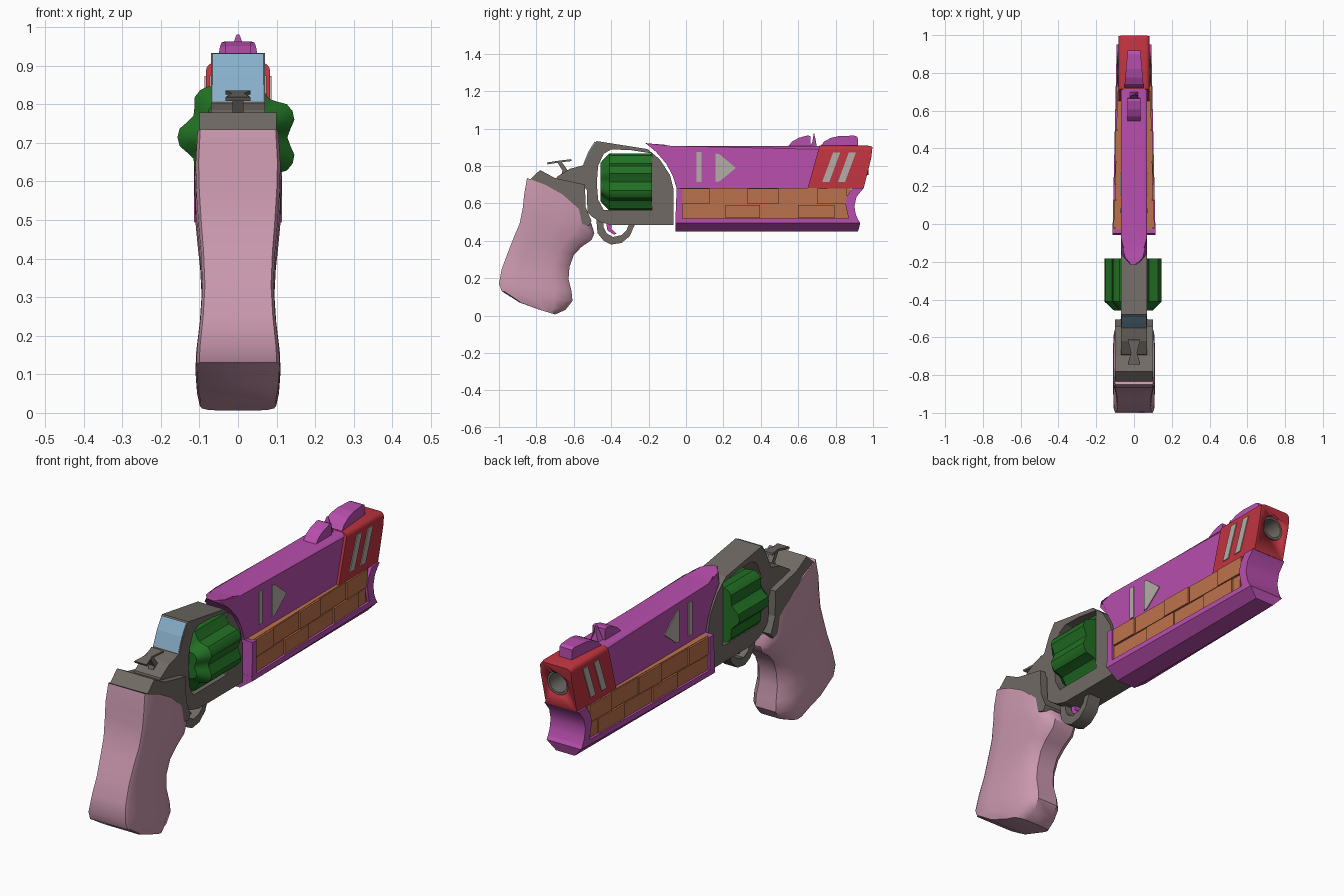
import bpy, bmesh, math

if "Cube" in bpy.data.objects:
    bpy.data.objects.remove(bpy.data.objects["Cube"])


def material(name, r, g, b):
    m = bpy.data.materials.new(name)
    lin = [((c / 255 + 0.055) / 1.055) ** 2.4 for c in (r, g, b)]
    m.diffuse_color = (*lin, 1)
    m.use_nodes = True
    m.node_tree.nodes["Principled BSDF"].inputs["Base Color"].default_value = m.diffuse_color
    return m


PINK = material("dusty pink", 202, 152, 174)
PURPLE = material("purple", 184, 78, 174)
RED = material("red", 192, 52, 64)
GREEN = material("green", 34, 112, 36)
ORANGE = material("orange brown", 188, 114, 76)
GREY = material("gunmetal grey", 112, 106, 100)
LIGHT = material("light grey", 180, 174, 167)
BLUE = material("pale blue", 135, 175, 202)


def finish(name, bm, mat, smooth=False):
    bmesh.ops.recalc_face_normals(bm, faces=bm.faces)
    me = bpy.data.meshes.new(name)
    bm.to_mesh(me)
    bm.free()
    me.materials.append(mat)
    ob = bpy.data.objects.new(name, me)
    bpy.context.collection.objects.link(ob)
    bpy.ops.object.select_all(action='DESELECT')
    ob.select_set(True)
    bpy.context.view_layer.objects.active = ob
    if smooth:
        bpy.ops.object.shade_smooth_by_angle(angle=math.radians(35))
    return ob


def loft(name, rings, mat, smooth=True):
    """Skin a list of closed rings and cap both ends."""
    bm = bmesh.new()
    vs = [[bm.verts.new(p) for p in ring] for ring in rings]
    n = len(vs[0])
    for a, b in zip(vs, vs[1:]):
        for i in range(n):
            j = (i + 1) % n
            bm.faces.new((a[i], a[j], b[j], b[i]))
    bm.faces.new(vs[0])
    bm.faces.new(vs[-1])
    return finish(name, bm, mat, smooth)


def prism(name, outline, hw, mat, round_top=0, smooth=False):
    """Side outline (y, z) widened to +-hw, where hw may depend on (y, z)."""
    f = hw if callable(hw) else (lambda y, z: hw)
    bm = bmesh.new()
    l, r = [[bm.verts.new((s * f(y, z), y, z)) for y, z in outline] for s in (-1, 1)]
    n = len(outline)
    bm.faces.new(l)
    bm.faces.new(r)
    for i in range(n):
        j = (i + 1) % n
        bm.faces.new((l[i], l[j], r[j], r[i]))
    if round_top:
        top = [e for e in bm.edges if all(v.co.z > 0.9 for v in e.verts)
               and e.verts[0].co.x * e.verts[1].co.x > 0]
        bmesh.ops.bevel(bm, geom=top, offset=round_top, segments=4, profile=0.5, affect='EDGES')
    return finish(name, bm, mat, smooth)


def side_plates(name, outline, x, mat, thick=0.004):
    """Thin raised marking on both sides of a flat wall."""
    bm = bmesh.new()
    for s in (-1, 1):
        a, b = [[bm.verts.new((s * xx, y, z)) for y, z in outline] for xx in (x - thick, x + thick)]
        bm.faces.new(a)
        bm.faces.new(b)
        for i in range(len(a)):
            j = (i + 1) % len(a)
            bm.faces.new((a[i], a[j], b[j], b[i]))
    return finish(name, bm, mat)


def cut(ob, cutter):
    mod = ob.modifiers.new("cut", 'BOOLEAN')
    mod.operation, mod.solver, mod.object = 'DIFFERENCE', 'EXACT', cutter
    bpy.context.view_layer.objects.active = ob
    bpy.ops.object.modifier_apply(modifier=mod.name)
    bpy.data.objects.remove(cutter)


def circle(y, r, z, n=32):
    return [(r * math.cos(2 * math.pi * i / n), y, z + r * math.sin(2 * math.pi * i / n)) for i in range(n)]


# Grip: rear point, front point, half width, bulge of the upper edge
rows = [(-.85, .735, -.505, .49, .105, .035), (-.865, .65, -.49, .44, .110, .02),
        (-.872, .58, -.505, .404, .108, 0), (-.89, .49, -.56, .366, .102, 0),
        (-.92, .42, -.60, .323, .096, 0), (-.955, .33, -.623, .26, .092, 0),
        (-.985, .25, -.628, .195, .097, 0), (-1, .17, -.612, .13, .106, 0),
        (-.985, .13, -.607, .078, .108, 0), (-.89, .07, -.645, .03, .104, 0),
        (-.78, .03, -.70, .006, .097, 0)]
half = [(0, .93), (.04, 1), (.25, 1.02), (.5, 1.02), (.75, .97), (.92, .8), (1, .5)]
section = half + [(u, -w) for u, w in reversed(half)]
rings = []
for y0, z0, y1, z1, w, b in rows:
    rings.append([(x * w, y0 + (y1 - y0) * u + b * .5 * math.sin(math.pi * u),
                   z0 + (z1 - z0) * u + b * math.sin(math.pi * u)) for u, x in section])
loft("grip", rings, PINK)

# Rear frame above the grip
prism("rear_frame", [(-.842, .72), (-.78, .778), (-.70, .735), (-.54, .70), (-.537, .58),
                     (-.505, .505), (-.52, .48), (-.60, .50), (-.75, .60)], .1, GREY)

# Main frame with the cylinder window
frame = prism("main_frame", [(-.70, .71), (-.69, .742), (-.62, .785), (-.55, .803), (-.515, .88),
                             (-.479, .933), (-.206, .89), (-.14, .835), (-.085, .75), (-.067, .677),
                             (-.067, .484), (-.40, .484), (-.46, .50), (-.505, .53), (-.527, .553),
                             (-.53, .67), (-.55, .695), (-.68, .70)], .07, GREY)
window = prism("window_cutter", [(-.40, .888), (-.44, .865), (-.47, .80), (-.477, .71), (-.47, .62),
                                 (-.44, .565), (-.183, .565), (-.183, .867), (-.30, .885)], .3, GREY)
cut(frame, window)

# Blue panel on the sloped rear face
prism("rear_panel", [(-.543, .805), (-.515, .872), (-.483, .925), (-.488, .931), (-.522, .876),
                     (-.550, .807)], .066, BLUE)

# Hammer: flared thumb plate on a thin stem
prism("hammer_plate", [(-.745, .818), (-.74, .808), (-.68, .818), (-.612, .826), (-.614, .836),
                       (-.68, .828)], lambda y, z: .016 if -.7 < y < -.65 else .033, GREY)
prism("hammer_stem", [(-.69, .822), (-.665, .822), (-.635, .78), (-.63, .74), (-.67, .74),
                      (-.66, .775)], .014, GREY)

# Fluted cylinder with seven lobes
flute = []
for k in range(7):
    for off, r in ((-25.7, .128), (-17, .137), (-8.5, .153), (0, .157), (8.5, .153), (17, .137)):
        a = math.pi + math.radians(k * 360 / 7 + off)
        flute.append((r * math.cos(a), r * math.sin(a)))
loft("cylinder", [[(x * s, y, .714 + z * s) for x, z in flute]
                  for y, s in ((-.183, 1), (-.41, 1), (-.457, .68))], GREEN)

# Trigger and guard
prism("trigger_guard", [(-.479, .51), (-.473, .44), (-.44, .40), (-.40, .38), (-.345, .388),
                        (-.30, .425), (-.28, .473), (-.27, .49), (-.305, .49), (-.318, .455),
                        (-.345, .43), (-.39, .42), (-.425, .44), (-.44, .47), (-.44, .51)],
      .035, GREY, smooth=True)
prism("trigger", [(-.428, .50), (-.42, .455), (-.385, .433), (-.372, .437), (-.40, .465),
                  (-.395, .50)], .014, PURPLE)

# Upper barrel shroud with a rounded rear tip
def shroud_width(y, z):
    t = max(0, (-.13 - y) / .09)
    return .07 * math.sqrt(max(.05, 1 - t * t))


prism("barrel_shroud", [(-.217, .922), (-.205, .921), (-.18, .918), (-.13, .911), (-.08, .907),
                        (.714, .907), (.65, .68), (-.05, .68), (-.07, .745), (-.104, .81),
                        (-.16, .875)], shroud_width, PURPLE, round_top=.018, smooth=True)

# Red muzzle block with bore
muzzle = prism("muzzle_block", [(.714, .908), (.975, .908), (.997, .902), (.99, .84), (.95, .68),
                                (.65, .68)], .083, RED, round_top=.022, smooth=True)
cut(muzzle, loft("bore_cutter", [circle(.80, .056, .81), circle(1.1, .056, .81)], RED))
liner = loft("bore_liner", [circle(.78, .058, .81), circle(.976, .058, .81), circle(.976, .046, .81),
                            circle(.81, .046, .81)], GREY)

# Light markings on the muzzle and shroud
for i, y in enumerate((.728, .812)):
    side_plates(f"muzzle_stripe_{i + 1}", [(y, .714), (y + .038, .714), (y + .097, .873),
                                           (y + .059, .873)], .083, LIGHT)
side_plates("shroud_bar", [(.057, .714), (.083, .714), (.083, .874), (.057, .874)], .07, LIGHT)
side_plates("shroud_arrow", [(.157, .714), (.18, .718), (.267, .789), (.18, .862), (.157, .868)], .07, LIGHT)

# Lower handguard: tapered tray, rear cap and concave nose
def guard_width(y, z=0):
    return .114 - .022 * (y + .06)


prism("handguard_rail", [(-.057, .495), (.932, .495), (.915, .52), (-.057, .52)], guard_width, PURPLE)
prism("handguard_keel", [(-.057, .495), (.932, .495), (.92, .45), (-.057, .45)],
      lambda y, z: guard_width(y) if z > .47 else .05, PURPLE)
prism("handguard_rear_cap", [(-.057, .50), (-.02, .50), (-.02, .68), (-.05, .682)], guard_width, PURPLE)
prism("handguard_nose", [(.89, .682), (.862, .64), (.852, .60), (.862, .55), (.872, .51), (.924, .505),
                         (.908, .54), (.90, .585), (.912, .635), (.95, .682)],
      guard_width, PURPLE, smooth=True)

# Orange side panels: core with staggered raised bricks
prism("panel_core", [(-.03, .51), (.88, .51), (.88, .682), (-.03, .682)],
      lambda y, z: guard_width(y) - .014, ORANGE)
upper = (-.018, .13, .33, .50, .70, .865)
lower = (-.018, .21, .40, .60, .80, .855)
for row, (cuts, z0, z1) in enumerate(((lower, .522, .592), (upper, .597, .68))):
    for i, (a, b) in enumerate(zip(cuts, cuts[1:])):
        rise = .005 if (i + row) % 2 else .009
        prism(f"panel_brick_{row + 1}_{i + 1}", [(a, z0), (b - .005, z0), (b - .005, z1), (a, z1)],
              lambda y, z: guard_width(y) - rise, ORANGE)

# Sights along the top
prism("front_sight", [(.714, .90), (.74, .932), (.775, .95), (.82, .96), (.90, .962), (.918, .955),
                      (.92, .90)], lambda y, z: .052 - .09 * (y - .714), PURPLE)
prism("rear_sight", [(.54, .90), (.57, .932), (.605, .951), (.65, .963), (.665, .96), (.667, .90)],
      .034, PURPLE)
prism("sight_fin", [(.66, .90), (.676, .93), (.684, .98), (.692, .945), (.70, .90)],
      lambda y, z: .004 if z > .94 else .022, PURPLE)
